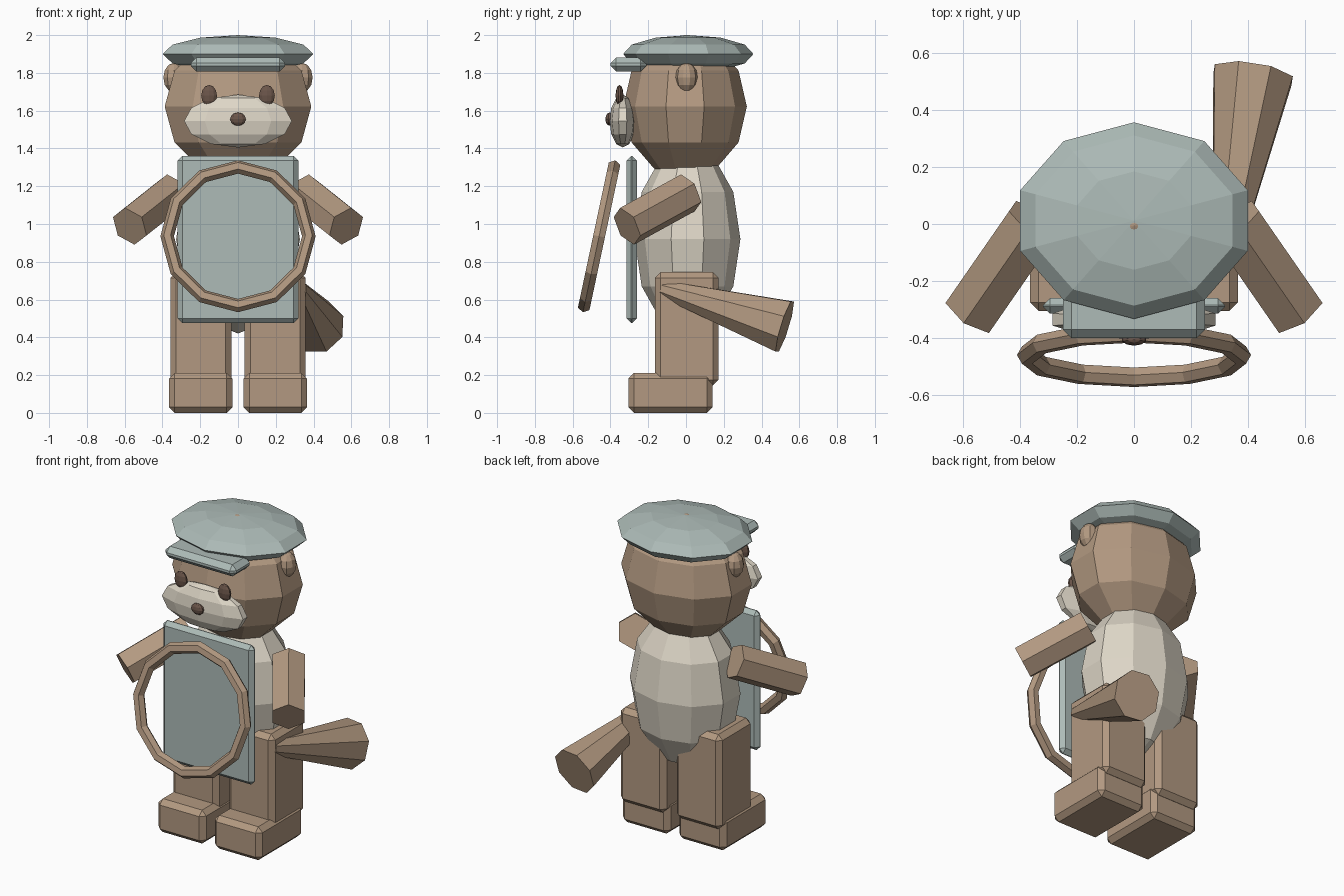
import bpy, bmesh, math
from mathutils import Vector, Matrix

if "Cube" in bpy.data.objects:
    bpy.data.objects.remove(bpy.data.objects["Cube"])


def srgb(r, g, b):
    return tuple(c / 12.92 if c <= 0.04045 else ((c + 0.055) / 1.055) ** 2.4
                 for c in (r, g, b)) + (1.0,)


def material(name, rgb):
    m = bpy.data.materials.new(name)
    m.diffuse_color = srgb(*rgb)
    m.use_nodes = True
    m.node_tree.nodes["Principled BSDF"].inputs["Base Color"].default_value = m.diffuse_color
    return m


BROWN = material("brown_fur", (0.70, 0.60, 0.505))
CREAM = material("cream_fur", (0.87, 0.84, 0.78))
GREY = material("blue_grey_cloth", (0.68, 0.735, 0.72))
DARK = material("dark_brown", (0.42, 0.335, 0.29))


def finish(name, bm, mat):
    bmesh.ops.recalc_face_normals(bm, faces=bm.faces[:])
    me = bpy.data.meshes.new(name)
    bm.to_mesh(me)
    bm.free()
    me.materials.append(mat)
    ob = bpy.data.objects.new(name, me)
    bpy.context.collection.objects.link(ob)
    return ob


def ball(name, center, radii, mat):
    """Low-poly ellipsoid."""
    bm = bmesh.new()
    bmesh.ops.create_uvsphere(bm, u_segments=10, v_segments=6, radius=1)
    bmesh.ops.scale(bm, vec=radii, verts=bm.verts)
    bmesh.ops.translate(bm, vec=center, verts=bm.verts)
    return finish(name, bm, mat)


def block(name, lo, hi, bevel, mat):
    """Box between two corners with a single chamfer."""
    lo, hi = Vector(lo), Vector(hi)
    bm = bmesh.new()
    bmesh.ops.create_cube(bm, size=1)
    bmesh.ops.scale(bm, vec=hi - lo, verts=bm.verts)
    bmesh.ops.translate(bm, vec=(lo + hi) / 2, verts=bm.verts)
    bmesh.ops.bevel(bm, geom=bm.edges[:], offset=bevel, segments=1,
                    affect='EDGES', profile=0.5)
    return finish(name, bm, mat)


def limb(name, start, end, r1, r2, sides, mat, turn=0.0):
    """Tapered prism from start to end."""
    start, end = Vector(start), Vector(end)
    d = end - start
    bm = bmesh.new()
    bmesh.ops.create_cone(bm, cap_ends=True, segments=sides, radius1=r1,
                          radius2=r2, depth=d.length)
    rot = d.to_track_quat('Z', 'Y').to_matrix().to_4x4()
    mat4 = Matrix.Translation((start + end) / 2) @ rot @ Matrix.Rotation(turn, 4, 'Z')
    bmesh.ops.transform(bm, matrix=mat4, verts=bm.verts)
    return finish(name, bm, mat)


def hoop(name, center, major, minor, n, k, tilt, mat):
    """Faceted ring."""
    bm = bmesh.new()
    rows = []
    for i in range(n):
        a = math.tau * i / n
        row = []
        for j in range(k):
            b = math.tau * j / k
            r = major + minor * math.cos(b)
            row.append(bm.verts.new((r * math.cos(a), r * math.sin(a), minor * math.sin(b))))
        rows.append(row)
    for i in range(n):
        p, q = rows[i], rows[(i + 1) % n]
        for j in range(k):
            bm.faces.new((p[j], q[j], q[(j + 1) % k], p[(j + 1) % k]))
    bmesh.ops.transform(bm, matrix=Matrix.Translation(center) @ Matrix.Rotation(tilt, 4, 'X'),
                        verts=bm.verts)
    return finish(name, bm, mat)


# Torso and head
ball("torso", (0, 0.008, 0.92), (0.345, 0.28, 0.50), CREAM)
ball("head", (0, -0.005, 1.622), (0.408, 0.327, 0.38), BROWN)
ball("muzzle", (0, -0.335, 1.545), (0.30, 0.07, 0.14), CREAM)
ball("nose", (0, -0.405, 1.555), (0.044, 0.022, 0.035), DARK)

# Flat cap with visor
ball("cap", (0, 0.012, 1.90), (0.42, 0.345, 0.10), GREY)
block("visor", (-0.25, -0.40, 1.807), (0.25, -0.21, 1.882), 0.03, GREY)

# Apron board and hoop held in front
block("apron", (-0.32, -0.315, 0.475), (0.32, -0.26, 1.36), 0.025, GREY)
hoop("hoop", (0, -0.46, 0.935), 0.375, 0.036, 12, 6, math.radians(78), BROWN)

# Paired parts
for side, s in (("left", 1), ("right", -1)):
    ball(side + "_eye", (s * 0.153, -0.352, 1.68), (0.044, 0.021, 0.056), DARK)
    ball(side + "_ear", (s * 0.34, 0.003, 1.775), (0.058, 0.06, 0.078), BROWN)
    limb(side + "_arm", (s * 0.35, 0.01, 1.165), (s * 0.573, -0.312, 0.988),
         0.107, 0.107, 6, BROWN)
    x0, x1 = sorted((s * 0.035, s * 0.357))
    block(side + "_leg", (x0, -0.165, 0.145), (x1, 0.172, 0.745), 0.03, BROWN)
    x0, x1 = sorted((s * 0.03, s * 0.365))
    block(side + "_foot", (x0, -0.305, 0.0), (x1, 0.14, 0.212), 0.03, BROWN)

# Flaring tail on one side
limb("tail", (0.318, -0.125, 0.658), (0.418, 0.523, 0.457), 0.047, 0.15, 8,
     BROWN, math.pi / 8)
